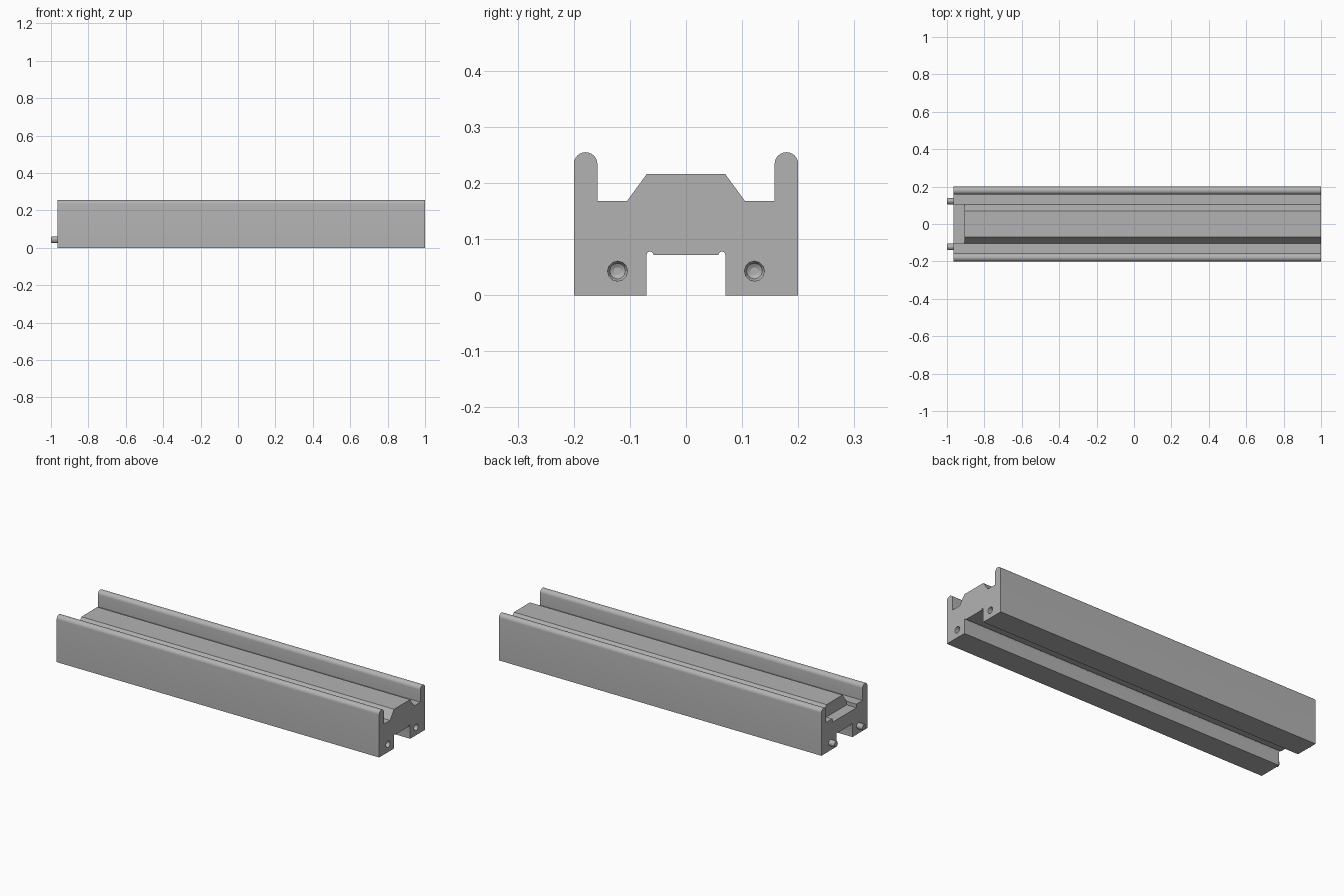
import bpy, bmesh
from math import pi, sin, cos, radians
from mathutils import Vector

cube = bpy.data.objects.get("Cube")
if cube:
    bpy.data.objects.remove(cube, do_unlink=True)

X_END, X_FRONT = -0.965, 1.0
PEG_Y, PEG_Z = 0.122, 0.043

grey = bpy.data.materials.new("plain grey")
grey.use_nodes = True
grey.diffuse_color = (0.45, 0.45, 0.45, 1)
grey.node_tree.nodes["Principled BSDF"].inputs["Base Color"].default_value = grey.diffuse_color


def finish(name, bm):
    """Turn a bmesh into a named object with the shared material."""
    bmesh.ops.recalc_face_normals(bm, faces=bm.faces)
    mesh = bpy.data.meshes.new(name)
    bm.to_mesh(mesh)
    bm.free()
    mesh.materials.append(grey)
    obj = bpy.data.objects.new(name, mesh)
    bpy.context.collection.objects.link(obj)
    return obj


def extrude(name, outline, x0, x1):
    """Extrude a (y, z) outline along x."""
    bm = bmesh.new()
    face = bm.faces.new([bm.verts.new((x0, y, z)) for y, z in outline])
    out = bmesh.ops.extrude_face_region(bm, geom=[face])
    moved = [v for v in out["geom"] if isinstance(v, bmesh.types.BMVert)]
    bmesh.ops.translate(bm, verts=moved, vec=(x1 - x0, 0, 0))
    return finish(name, bm)


def lathe(name, steps, y, z, sides=12):
    """Closed solid turned about an x axis from (x, radius) steps."""
    bm = bmesh.new()
    rings = []
    for x, r in steps:
        rings.append([bm.verts.new((x, y + r * cos(2 * pi * i / sides),
                                    z + r * sin(2 * pi * i / sides)))
                      for i in range(sides)])
    for a, b in zip(rings, rings[1:]):
        for i in range(sides):
            j = (i + 1) % sides
            bm.faces.new((a[i], a[j], b[j], b[i]))
    bm.faces.new(rings[0])
    bm.faces.new(rings[-1])
    return finish(name, bm)


def arc(cy, cz, r, start, end, n):
    angles = [radians(start + (end - start) * i / n) for i in range(n + 1)]
    return [(cy + r * cos(a), cz + r * sin(a)) for a in angles]


# Half section: underside groove with corner relief, outer wall, rounded rail, ridge
half = [(0.058, 0.072)]
half += arc(0.064, 0.072, 0.006, 150, 0, 6)
half += [(0.07, 0.0), (0.2, 0.0)]
half += arc(0.179, 0.234, 0.021, 0, 180, 12)
half += [(0.158, 0.168), (0.105, 0.168), (0.07, 0.216)]
section = half + [(-y, z) for y, z in reversed(half)]
body = extrude("rail_body", section, X_END, X_FRONT)

# Pocket at the end of the ridge
box = [(-0.105, 0.148), (0.105, 0.148), (0.105, 0.3), (-0.105, 0.3)]
cutters = [extrude("pocket_cutter", box, X_END - 0.05, -0.905)]

# Sockets with tapered bottoms, and the matching pegs at the other end
for side, s in (("left", 1), ("right", -1)):
    socket = [(X_FRONT + 0.02, 0.018), (X_FRONT - 0.03, 0.0175),
              (X_FRONT - 0.037, 0.014), (X_FRONT - 0.041, 0.007)]
    cutters.append(lathe("socket_cutter_" + side, socket, s * PEG_Y, PEG_Z))
    peg = [(X_END + 0.01, 0.0165), (-0.997, 0.0165), (-1.0, 0.0145)]
    lathe("peg_" + side, peg, s * PEG_Y, PEG_Z)

bpy.context.view_layer.objects.active = body
for cutter in cutters:
    cutter.hide_render = True
    mod = body.modifiers.new(cutter.name, "BOOLEAN")
    mod.operation = "DIFFERENCE"
    mod.solver = "EXACT"
    mod.object = cutter
    bpy.ops.object.modifier_apply(modifier=mod.name)
    bpy.data.objects.remove(cutter, do_unlink=True)

# Smooth the rail tops while keeping corners crisp
bpy.ops.object.select_all(action="DESELECT")
body.select_set(True)
bpy.ops.object.shade_smooth_by_angle(angle=radians(25))
